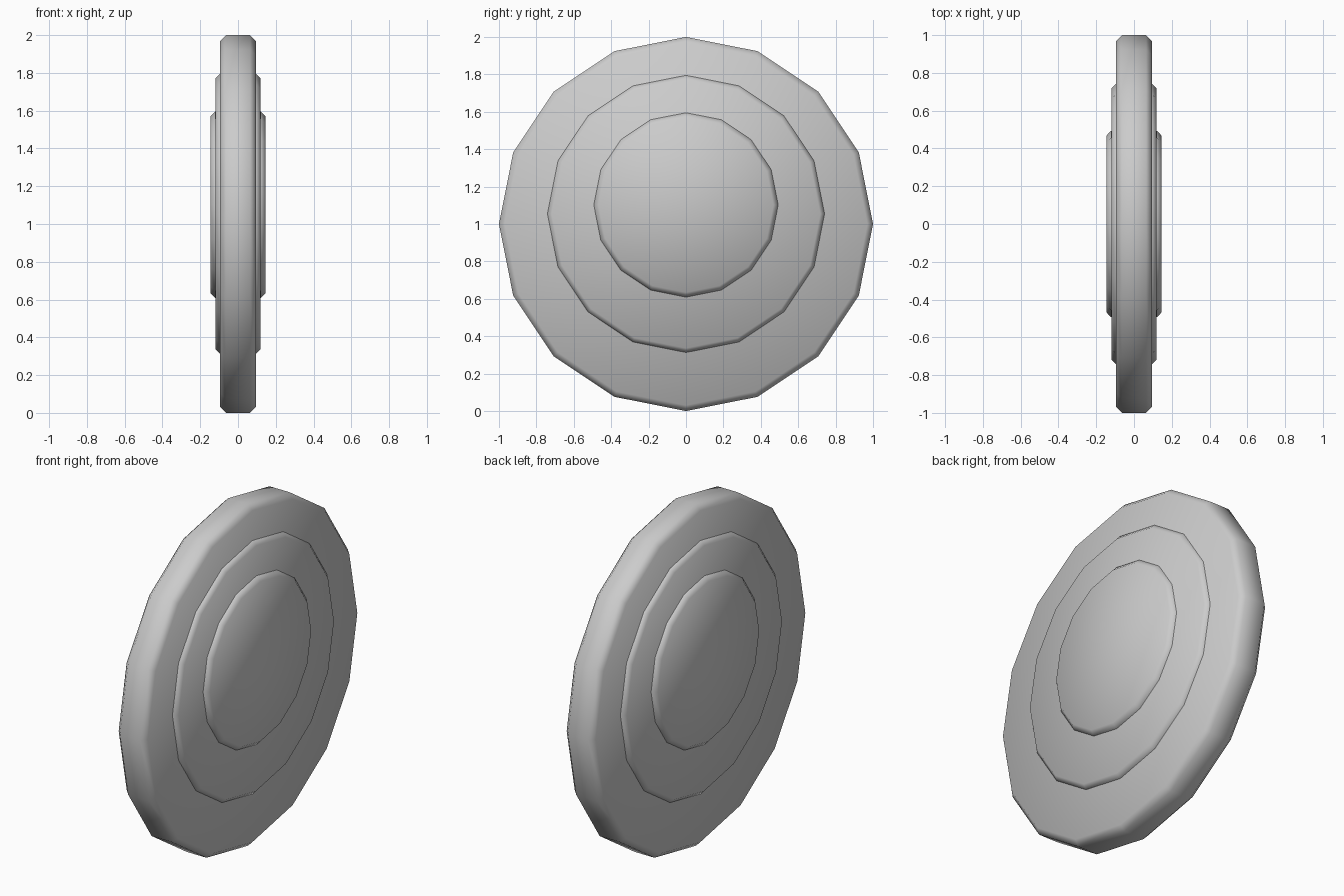
import bpy
import math

if "Cube" in bpy.data.objects:
    bpy.data.objects.remove(bpy.data.objects["Cube"])


def disc(name, radius, thickness, z, bevel):
    """Upright 16-sided disc facing along x, with chamfered rims."""
    bpy.ops.mesh.primitive_cylinder_add(
        vertices=16, radius=radius, depth=thickness,
        location=(0, 0, z), rotation=(0, math.pi / 2, 0))
    ob = bpy.context.object
    ob.name = name
    mod = ob.modifiers.new("rim_chamfer", 'BEVEL')
    mod.width = bevel
    mod.segments = 1
    mod.limit_method = 'ANGLE'
    mod.angle_limit = math.radians(40)
    bpy.ops.object.shade_smooth()
    return ob


# Three stepped discs, each smaller one thicker and set slightly higher
disc("outer_disc", 1.0, 0.188, 1.0, 0.03)
disc("middle_disc", 0.741, 0.238, 1.054, 0.023)
disc("inner_disc", 0.493, 0.293, 1.102, 0.025)
